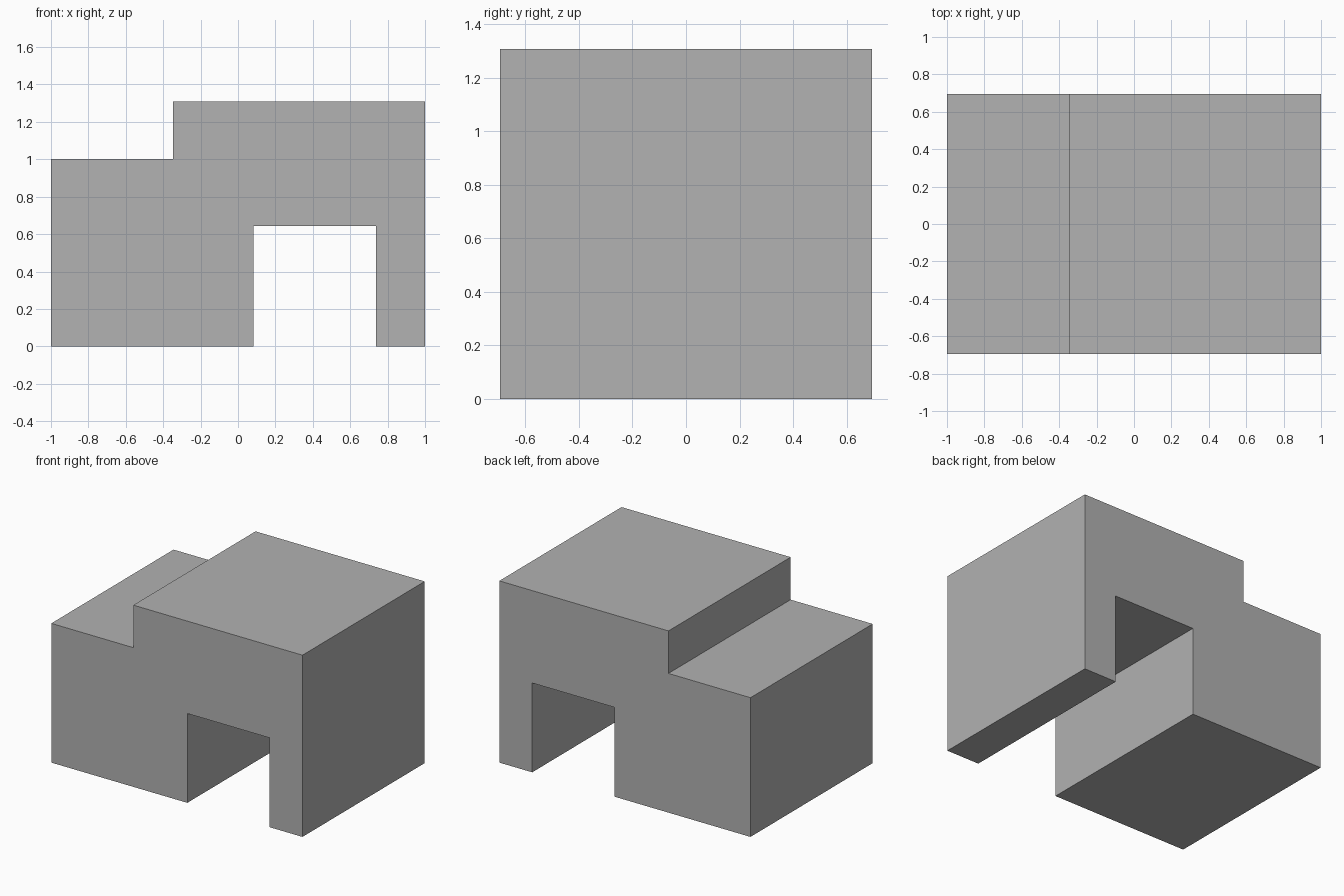
import bpy
import bmesh
from mathutils import Vector

cube = bpy.data.objects.get("Cube")
if cube:
    bpy.data.objects.remove(cube, do_unlink=True)

# Single plain grey
grey = bpy.data.materials.new("plain grey")
grey.use_nodes = True
colour = (0.445, 0.445, 0.445, 1)
grey.diffuse_color = colour
grey.node_tree.nodes["Principled BSDF"].inputs["Base Color"].default_value = colour

HALF_DEPTH = 0.695

# Side profile (x, z): stepped block with a square passage through it
profile = [
    (-1, 0), (0.083, 0), (0.083, 0.643), (0.738, 0.643), (0.738, 0),
    (1, 0), (1, 1.308), (-0.347, 1.308), (-0.347, 1.002), (-1, 1.002),
]

# Extrude the profile from front to back
bm = bmesh.new()
front = bm.faces.new([bm.verts.new((x, -HALF_DEPTH, z)) for x, z in profile])
extruded = bmesh.ops.extrude_face_region(bm, geom=[front], use_keep_orig=True)
back_verts = [g for g in extruded["geom"] if isinstance(g, bmesh.types.BMVert)]
bmesh.ops.translate(bm, verts=back_verts, vec=Vector((0, 2 * HALF_DEPTH, 0)))
bmesh.ops.recalc_face_normals(bm, faces=bm.faces)

mesh = bpy.data.meshes.new("stepped_block")
bm.to_mesh(mesh)
bm.free()
mesh.materials.append(grey)
block = bpy.data.objects.new("stepped_block", mesh)
bpy.context.collection.objects.link(block)
